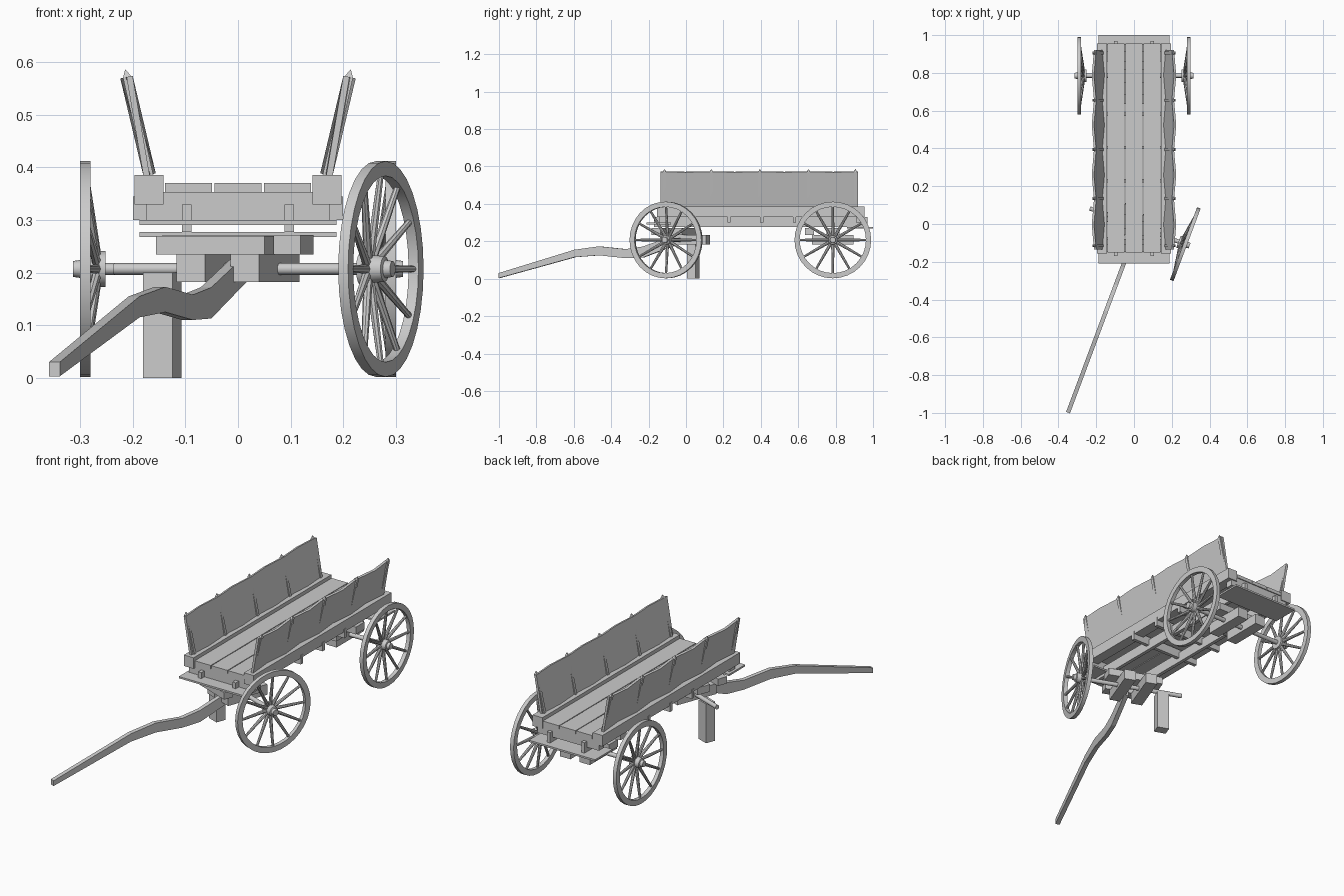
import bpy, bmesh, math
from mathutils import Matrix, Vector

cube = bpy.data.objects.get("Cube")
if cube:
    bpy.data.objects.remove(cube)

wood = bpy.data.materials.new("plain_grey")
wood.use_nodes = True
GREY = (0.6, 0.6, 0.6, 1)
wood.diffuse_color = GREY
wood.node_tree.nodes["Principled BSDF"].inputs["Base Color"].default_value = GREY

IDENT = Matrix()
AXLE_Z, RADIUS = 0.207, 0.205


def finish(name, bm, frame=IDENT, smooth=False):
    bmesh.ops.recalc_face_normals(bm, faces=bm.faces)
    mesh = bpy.data.meshes.new(name)
    bm.to_mesh(mesh)
    bm.free()
    mesh.materials.append(wood)
    obj = bpy.data.objects.new(name, mesh)
    obj.matrix_world = frame
    bpy.context.collection.objects.link(obj)
    if smooth:
        bpy.ops.object.select_all(action='DESELECT')
        obj.select_set(True)
        bpy.context.view_layer.objects.active = obj
        bpy.ops.object.shade_smooth_by_angle(angle=math.radians(35))
    return obj


def box(name, x, y, z, frame=IDENT):
    """Box given as (low, high) ranges."""
    bm = bmesh.new()
    size = Matrix.Diagonal((x[1] - x[0], y[1] - y[0], z[1] - z[0], 1))
    centre = Vector((sum(x) / 2, sum(y) / 2, sum(z) / 2))
    bmesh.ops.create_cube(bm, size=1, matrix=Matrix.Translation(centre) @ size)
    return finish(name, bm, frame)


def add_rod(bm, a, b, r1, r2, sides):
    a, b = Vector(a), Vector(b)
    turn = (b - a).to_track_quat('Z', 'Y').to_matrix().to_4x4()
    bmesh.ops.create_cone(bm, cap_ends=True, segments=sides, radius1=r1, radius2=r2,
                          depth=(b - a).length,
                          matrix=Matrix.Translation((a + b) / 2) @ turn)


def add_lathe(bm, profile, sides, closed):
    """Spin (x, radius) points about the x axis."""
    rings = [[bm.verts.new((x, r * math.cos(t), r * math.sin(t))) for x, r in profile]
             for t in (2 * math.pi * i / sides for i in range(sides))]
    n = len(profile)
    for i in range(sides):
        p, q = rings[i], rings[(i + 1) % sides]
        for j in range(n if closed else n - 1):
            k = (j + 1) % n
            bm.faces.new((p[j], p[k], q[k], q[j]))
    if not closed:
        bm.faces.new([r[0] for r in rings])
        bm.faces.new([r[-1] for r in rings])


def wheel(name, side, frame):
    """Dished spoked wheel on the end of an axle."""
    bm = bmesh.new()
    inner = RADIUS - 0.028
    add_lathe(bm, [(0.28, inner), (0.30, inner), (0.30, RADIUS), (0.28, RADIUS)], 32, True)
    add_lathe(bm, [(0.252, 0.018), (0.252, 0.034), (0.264, 0.034), (0.268, 0.027),
                   (0.298, 0.024), (0.3, 0.017), (0.314, 0.015)], 16, False)
    for i in range(12):
        t = 2 * math.pi * i / 12
        d = Vector((0, math.cos(t), math.sin(t)))
        add_rod(bm, d * 0.02 + Vector((0.268, 0, 0)), d * (inner + 0.005) + Vector((0.29, 0, 0)),
                0.009, 0.006, 8)
    if side < 0:
        bmesh.ops.scale(bm, vec=(-1, 1, 1), verts=bm.verts)
    finish(name, bm, frame @ Matrix.Translation((0, 0, AXLE_Z)), True)


def running_gear(end, frame, reach):
    """Axle, two hounds, bolster and crossbar; reach is the axle's (right, left) ends."""
    bm = bmesh.new()
    add_rod(bm, (reach[0], 0, AXLE_Z), (reach[1], 0, AXLE_Z), 0.011, 0.011, 12)
    finish(end + "_axle", bm, frame, True)
    for side, x in (("right", -0.055), ("left", 0.055)):
        box(f"{end}_{side}_hound", (x - 0.029, x + 0.029), (-0.11, 0.11), (0.182, 0.235), frame)
    box(end + "_bolster", (-0.14, 0.14), (-0.035, 0.035), (0.235, 0.272), frame)
    box(end + "_crossbar", (-0.11, 0.11), (-0.15, -0.1), (0.235, 0.27), frame)


# Running gear: the front one is steered and has lost its right wheel
front = Matrix.Translation((0, -0.005, 0)) @ Matrix.Rotation(math.radians(-20.5), 4, 'Z')
rear = Matrix.Translation((0, 0.785, 0))
running_gear("front", front, (-0.25, 0.3))
running_gear("rear", rear, (-0.3, 0.3))
wheel("front_left_wheel", 1, front)
wheel("rear_left_wheel", 1, rear)
wheel("rear_right_wheel", -1, rear)
box("prop_post", (-0.18, -0.12), (-0.035, 0.015), (0, 0.2), front)

# Tongue: bent bar, (distance forward, top, bottom)
bm = bmesh.new()
rows = []
for s, top, bottom in [(1.053, 0.03, 0.003), (0.62, 0.155, 0.115), (0.48, 0.173, 0.125),
                       (0.33, 0.158, 0.11), (0.23, 0.172, 0.113), (0.04, 0.235, 0.182)]:
    rows.append([bm.verts.new((0.021 + dx, -s, z)) for dx, z in
                 ((-0.011, bottom), (0.011, bottom), (0.011, top), (-0.011, top))])
for p, q in zip(rows, rows[1:]):
    for j in range(4):
        k = (j + 1) % 4
        bm.faces.new((p[j], p[k], q[k], q[j]))
bm.faces.new(rows[0])
bm.faces.new(rows[-1])
finish("tongue", bm, front)

# Bed: planks, cross beams and end plates
for i in range(3):
    x = (i - 1) * 0.094
    box(f"floor_plank_{i + 1}", (x - 0.045, x + 0.045), (-0.15, 0.955), (0.352, 0.37))
for name, y in (("front_cross_beam", -0.125), ("rear_cross_beam", 0.93)):
    box(name, (-0.174, 0.174), (y - 0.02, y + 0.02), (0.3, 0.353))
for i, y in enumerate((0.23, 0.405, 0.58)):
    box(f"middle_cross_beam_{i + 1}", (-0.2, 0.2), (y - 0.009, y + 0.009), (0.3, 0.345))
box("front_plate", (-0.187, 0.187), (-0.21, -0.08), (0.291, 0.3))
box("rear_plate", (-0.187, 0.187), (0.86, 1.0), (0.268, 0.277))

# Sides: beam, rail, stakes and a warped leaning board
STAKES = (-0.115, 0.135, 0.395, 0.655, 0.905)
for side, m in (("left", 1), ("right", -1)):
    def span(a, b):
        return (min(a * m, b * m), max(a * m, b * m))

    box(side + "_bed_beam", span(0.142, 0.197), (-0.155, 0.955), (0.33, 0.386))
    box(side + "_under_rail", span(0.088, 0.106), (-0.17, 0.97), (0.277, 0.33))

    low, high = Vector((0.169 * m, 0, 0.386)), Vector((0.211 * m, 0, 0.572))
    across = Vector((1, 0, -0.226 * m)).normalized()
    for i, y in enumerate(STAKES):
        bm = bmesh.new()
        off = Vector((0, y, 0))
        tip = (high - low).normalized()
        turn = Matrix.Rotation(math.pi / 4, 4, 'Z')
        lean = tip.to_track_quat('Z', 'Y').to_matrix().to_4x4()
        for a, b, r2 in ((low - tip * 0.05, high, 0.011), (high, high + tip * 0.014, 0.001)):
            bmesh.ops.create_cone(bm, cap_ends=True, segments=4, radius1=0.011, radius2=r2,
                                  depth=(b - a).length,
                                  matrix=Matrix.Translation((a + b) / 2 + off) @ lean @ turn)
        finish(f"{side}_stake_{i + 1}", bm)

    bm = bmesh.new()
    rows = []
    for i in range(9):
        y = -0.135 + i * 1.055 / 8
        bow = (0.007 if i % 2 else -0.005) * m
        rows.append([bm.verts.new(p + across * (w + bow * f) + Vector((0, y, 0)))
                     for p, w, f in ((low, -0.006, -1), (low, 0.006, -1),
                                     (high, 0.006, 1), (high, -0.006, 1))])
    for p, q in zip(rows, rows[1:]):
        for j in range(4):
            k = (j + 1) % 4
            bm.faces.new((p[j], p[k], q[k], q[j]))
    bm.faces.new(rows[0])
    bm.faces.new(rows[-1])
    finish(side + "_side_board", bm)
